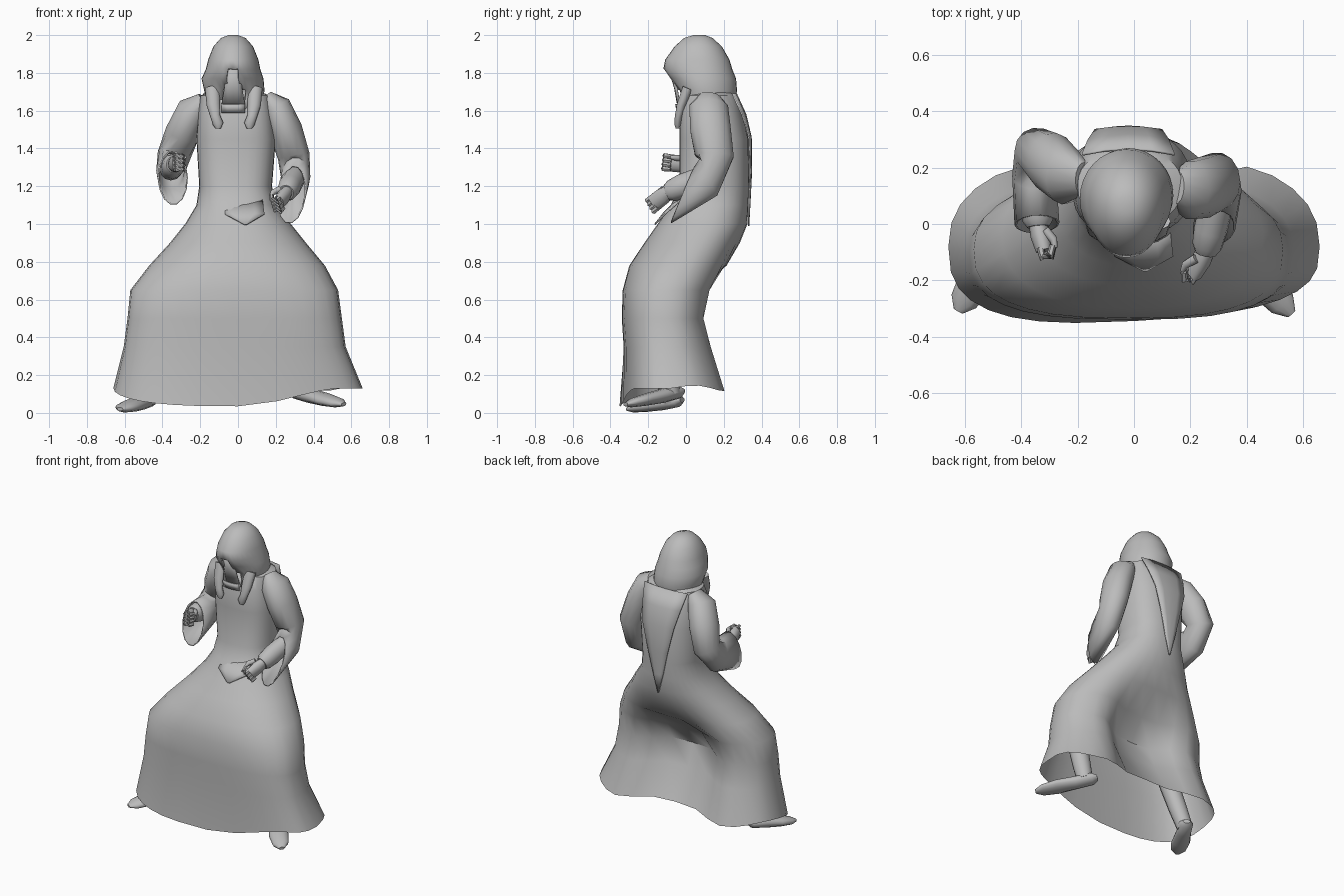
import bpy, bmesh, math
from mathutils import Vector

if "Cube" in bpy.data.objects:
    bpy.data.objects.remove(bpy.data.objects["Cube"], do_unlink=True)

grey = bpy.data.materials.new("plain_grey")
grey.use_nodes = True
COLOUR = (0.5, 0.5, 0.5, 1)
grey.diffuse_color = COLOUR
grey.node_tree.nodes["Principled BSDF"].inputs["Base Color"].default_value = COLOUR


def finish(name, bm, angle=45, thickness=0):
    bmesh.ops.recalc_face_normals(bm, faces=bm.faces)
    mesh = bpy.data.meshes.new(name)
    bm.to_mesh(mesh)
    bm.free()
    mesh.materials.append(grey)
    obj = bpy.data.objects.new(name, mesh)
    bpy.context.collection.objects.link(obj)
    if thickness:
        obj.modifiers.new("cloth", "SOLIDIFY").thickness = thickness
    bpy.ops.object.select_all(action="DESELECT")
    obj.select_set(True)
    bpy.context.view_layer.objects.active = obj
    bpy.ops.object.shade_smooth_by_angle(angle=math.radians(angle))
    return obj


def bridge(rings, cap_start=True, cap_end=True):
    """Skin a list of closed point rings."""
    bm = bmesh.new()
    loops = [[bm.verts.new(p) for p in ring] for ring in rings]
    n = len(loops[0])
    for a, b in zip(loops, loops[1:]):
        for i in range(n):
            j = (i + 1) % n
            bm.faces.new((a[i], a[j], b[j], b[i]))
    if cap_start:
        bm.faces.new(loops[0])
    if cap_end:
        bm.faces.new(loops[-1])
    return bm


def section(z, left, right, mid, front, back, square=1.0, notch=0.0, n=32):
    """Horizontal body section, rounder behind, with an optional dip in the middle of the back."""
    ring = []
    for i in range(n):
        a = 2 * math.pi * i / n
        c, s = math.cos(a), math.sin(a)
        power = (1 + square) / 2 if s > 0 else square
        u = math.copysign(abs(c) ** power, c)
        v = abs(s) ** power
        x = (left + right) / 2 + (right - left) / 2 * u
        y = mid + (back - mid) * v if s > 0 else mid - (mid - front) * v
        if s > 0:
            y -= notch * math.exp(-(u / 0.46) ** 4)
        ring.append(Vector((x, y, z)))
    return ring


def tube(name, path, n=12, cap_end=True, thickness=0):
    """Tube through (centre, side radius, upright radius, optional lean) stations."""
    pts = [Vector(p[0]) for p in path]
    rings = []
    for i, (_, rs, rv, *lean) in enumerate(path):
        t = (pts[min(i + 1, len(pts) - 1)] - pts[max(i - 1, 0)]).normalized()
        side = Vector((1, 0, 0))
        side = (side - t * side.dot(t)).normalized()
        up = t.cross(side) * rv + t * sum(lean)
        rings.append([pts[i] + side * rs * math.cos(k * math.tau / n)
                      + up * math.sin(k * math.tau / n) for k in range(n)])
    return finish(name, bridge(rings, True, cap_end), 50, thickness)


def sheet(name, rows, thickness=0.008):
    """Cloth panel from (centre x, half width, y, z, side set-back) rows."""
    bm = bmesh.new()
    grid = []
    for cx, w, y, z, bow in rows:
        grid.append([bm.verts.new((cx + w * k / 2, y + bow * (k / 2) ** 2, z)) for k in range(-2, 3)])
    for a, b in zip(grid, grid[1:]):
        for i in range(4):
            bm.faces.new((a[i], a[i + 1], b[i + 1], b[i]))
    return finish(name, bm, 40, thickness)


# Robe: torso running into the wide skirt, tucked in under the seat and flaring to the hem
robe = [
    section(1.71, -0.12, 0.09, 0.14, 0.04, 0.24),
    section(1.68, -0.20, 0.17, 0.14, 0.0, 0.265, 0.8),
    section(1.60, -0.21, 0.18, 0.14, -0.03, 0.295, 0.7),
    section(1.45, -0.22, 0.20, 0.15, -0.035, 0.33, 0.7),
    section(1.20, -0.205, 0.18, 0.15, -0.035, 0.335, 0.75),
    section(1.10, -0.22, 0.20, 0.13, -0.08, 0.33, 0.8),
    section(1.00, -0.28, 0.28, 0.09, -0.15, 0.325, 0.9),
    section(0.90, -0.36, 0.36, 0.03, -0.22, 0.285, 0.9),
    section(0.78, -0.47, 0.46, -0.04, -0.30, 0.235, 0.85, 0.02),
    section(0.65, -0.57, 0.53, -0.09, -0.335, 0.17, 0.75, 0.12),
    section(0.50, -0.585, 0.55, -0.10, -0.34, 0.135, 0.7, 0.18),
    section(0.35, -0.605, 0.57, -0.10, -0.33, 0.18, 0.7, 0.18),
    section(0.12, -0.66, 0.66, -0.08, -0.345, 0.26, 0.7, 0.14),
]
for i, p in enumerate(robe[-1]):
    a = math.tau * i / len(robe[-1])
    front = max(0, -math.sin(a))
    drop = front * (1 - min(1, max(0, (p.x - 0.1) / 0.4)))
    p.z += 0.01 - 0.095 * drop + 0.015 * math.sin(5 * a) * (math.sin(a) > 0)
    p.y += 0.05 * p.x * front
finish("robe", bridge(robe, True, False), 40)

# Pointed panel down the back and pointed flap at the waist
sheet("back_panel", [
    (-0.02, 0.165, 0.27, 1.69, -0.02), (-0.02, 0.145, 0.32, 1.58, -0.02),
    (-0.02, 0.12, 0.348, 1.46, -0.01), (-0.02, 0.075, 0.35, 1.28, -0.008),
    (-0.02, 0.038, 0.342, 1.12, -0.005), (-0.02, 0.004, 0.335, 0.99, 0)])
sheet("waist_flap", [(0.03, 0.10, -0.05, 1.13, 0.02),
                     (0.035, 0.105, -0.125, 1.055, 0.01), (0.04, 0.008, -0.168, 1.0, 0)])

# Hood with a narrow face opening
hood = [section(*row) for row in [
    (2.0, -0.05, 0.0, 0.07, 0.04, 0.10), (1.985, -0.09, 0.04, 0.07, -0.01, 0.14),
    (1.94, -0.13, 0.08, 0.07, -0.06, 0.19), (1.87, -0.158, 0.108, 0.08, -0.11, 0.23),
    (1.82, -0.17, 0.118, 0.09, -0.12, 0.245), (1.77, -0.193, 0.135, 0.09, -0.085, 0.265),
    (1.71, -0.18, 0.14, 0.10, -0.045, 0.27), (1.66, -0.17, 0.135, 0.11, -0.03, 0.265),
    (1.61, -0.165, 0.125, 0.12, -0.04, 0.24)]]
bm = bridge(hood, True, False)
opening = []
for f in bm.faces:
    c = f.calc_center_median()
    if c.y < 0.02 and c.z < 1.81 and abs(c.x + 0.025) < 0.03 + (1.81 - c.z) * 0.2:
        opening.append(f)
bmesh.ops.delete(bm, geom=opening, context="FACES")
finish("hood", bm, 50, 0.012)
sheet("face", [(-0.025, 0.03, -0.085, 1.82, 0.01), (-0.025, 0.045, -0.055, 1.72, 0.01),
               (-0.025, 0.06, -0.04, 1.635, 0.01)])
sheet("collar", [(-0.025, 0.06, -0.05, 1.635, 0.01), (-0.025, 0.06, -0.04, 1.59, 0.01)])
for name, x, sign in (("right_hood_tail", -0.135, 1), ("left_hood_tail", 0.09, -1)):
    tube(name, [((x, 0.01, 1.72), 0.04, 0.03), ((x + sign * 0.005, -0.025, 1.63), 0.036, 0.025),
                ((x + sign * 0.015, -0.04, 1.57), 0.026, 0.02),
                ((x + sign * 0.03, -0.045, 1.53), 0.028, 0.018),
                ((x + sign * 0.03, -0.045, 1.505), 0.014, 0.01)], 10)

# Wide sleeves with slanted cuffs that hang low at the front
tube("left_sleeve", [
    ((0.15, 0.13, 1.67), 0.04, 0.06), ((0.20, 0.12, 1.62), 0.08, 0.105),
    ((0.25, 0.13, 1.50), 0.09, 0.11), ((0.295, 0.15, 1.36), 0.085, 0.105),
    ((0.305, 0.12, 1.25), 0.078, 0.10, -0.05), ((0.285, -0.015, 1.155), 0.075, 0.09, -0.14)],
    14, False, 0.008)
tube("right_sleeve", [
    ((-0.18, 0.16, 1.66), 0.04, 0.06), ((-0.24, 0.17, 1.60), 0.085, 0.105),
    ((-0.295, 0.22, 1.48), 0.092, 0.11), ((-0.34, 0.255, 1.36), 0.088, 0.09),
    ((-0.355, 0.17, 1.28), 0.078, 0.11), ((-0.345, 0.0, 1.245), 0.08, 0.135, -0.06)],
    14, False, 0.008)


def arm(side, elbow, wrist, knuckle, inward):
    """Forearm and clenched hand with four curled fingers and a thumb."""
    elbow, wrist, knuckle = Vector(elbow), Vector(wrist), Vector(knuckle)
    d = (knuckle - wrist).normalized()
    across = Vector((inward, 0, 0))
    across = (across - d * across.dot(d)).normalized()
    up = Vector((0, 0, 1))
    up = (up - d * up.dot(d)).normalized()
    tube(side + "_forearm", [(elbow, 0.06, 0.06), (wrist.lerp(elbow, 0.4), 0.06, 0.066),
                             (wrist.lerp(elbow, 0.12), 0.054, 0.058), (wrist, 0.04, 0.044)])
    tube(side + "_palm", [(wrist - d * 0.02, 0.03, 0.034), (wrist + d * 0.03, 0.036, 0.047),
                          (knuckle, 0.029, 0.048)], 10)
    for k in range(4):
        base = knuckle + up * (0.034 - 0.023 * k) - across * 0.01
        tube(f"{side}_finger_{k + 1}", [
            (base - d * 0.01, 0.014, 0.014), (base + d * 0.02, 0.015, 0.015),
            (base + d * 0.024 + across * 0.028, 0.014, 0.014),
            (base - d * 0.008 + across * 0.045, 0.011, 0.011)], 6)
    root = wrist + d * 0.02 + up * 0.03 + across * 0.02
    tube(side + "_thumb", [(root, 0.017, 0.017), (root + d * 0.04 + across * 0.022, 0.015, 0.015),
                           (root + d * 0.07 + across * 0.02, 0.009, 0.009)], 8)


arm("left", (0.30, 0.10, 1.25), (0.255, -0.10, 1.165), (0.215, -0.17, 1.11), -1)
arm("right", (-0.355, 0.17, 1.29), (-0.34, -0.01, 1.315), (-0.32, -0.095, 1.325), 1)


def leg(side, heel, toe, knee):
    """Shoe with a tapered toe, and the leg hidden under the skirt."""
    heel, toe, knee = Vector(heel), Vector(toe), Vector(knee)
    shape = [(0, 0.025, 0.015), (0.08, 0.048, 0.035), (0.35, 0.05, 0.038),
             (0.65, 0.062, 0.032), (0.88, 0.05, 0.024), (1, 0.018, 0.01)]
    tube(side + "_shoe", [(heel.lerp(toe, t), w, h) for t, w, h in shape])
    ankle = heel.lerp(toe, 0.2)
    tube(side + "_leg", [(ankle, 0.052, 0.052), (ankle.lerp(knee, 0.4), 0.06, 0.06),
                         (knee, 0.065, 0.065)])


leg("left", (0.29, -0.02, 0.115), (0.56, -0.32, 0.045), (0.36, -0.14, 0.4))
leg("right", (-0.46, -0.02, 0.07), (-0.625, -0.31, 0.02), (-0.40, -0.14, 0.4))
